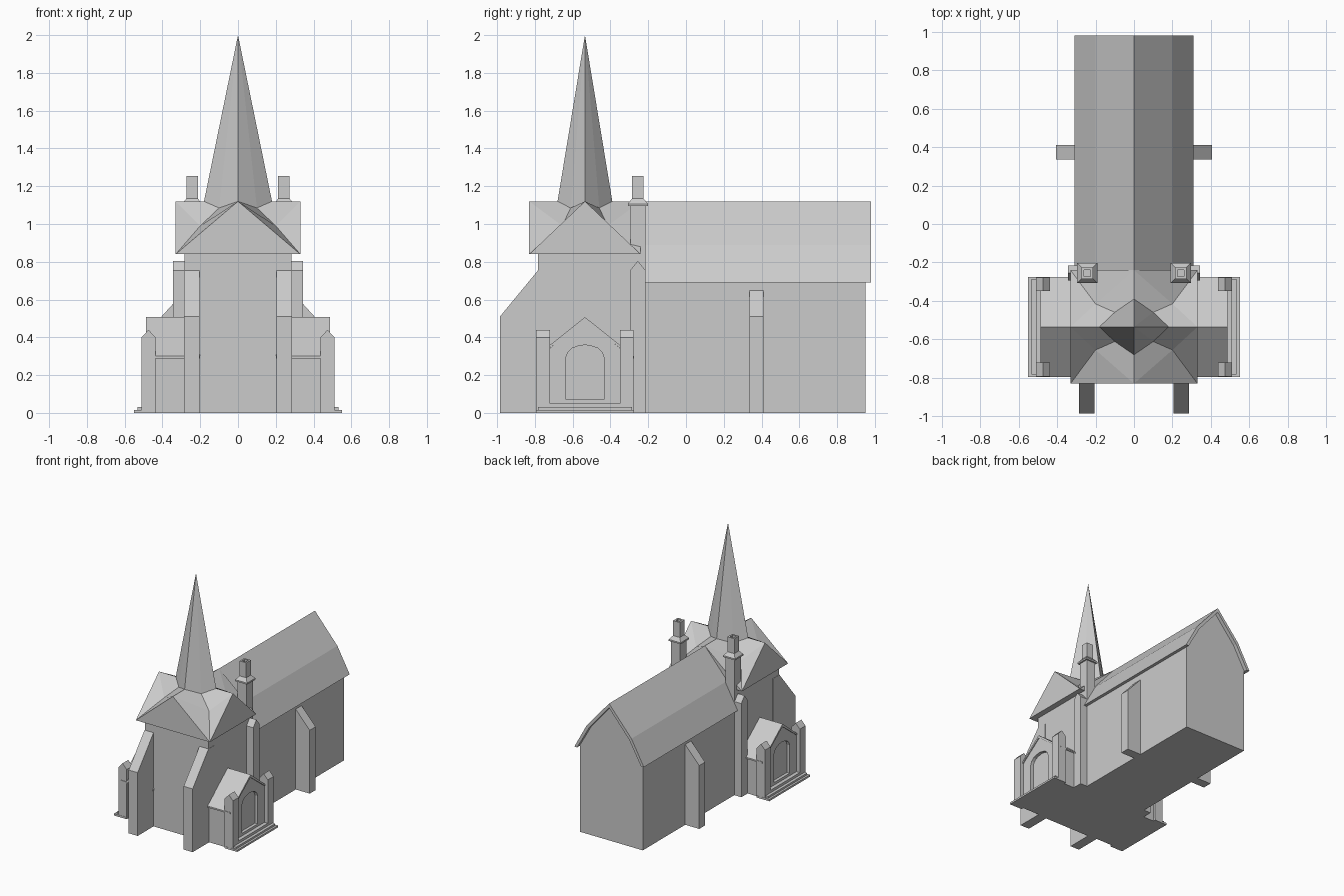
import bpy, bmesh
from mathutils import Vector

if "Cube" in bpy.data.objects:
    bpy.data.objects.remove(bpy.data.objects["Cube"])

CY = -0.535  # tower and porch centre line


def make(name, verts, faces):
    bm = bmesh.new()
    vs = [bm.verts.new(v) for v in verts]
    for f in faces:
        bm.faces.new([vs[i] for i in f])
    bmesh.ops.remove_doubles(bm, verts=bm.verts, dist=1e-5)
    bmesh.ops.recalc_face_normals(bm, faces=bm.faces)
    me = bpy.data.meshes.new(name)
    bm.to_mesh(me)
    bm.free()
    ob = bpy.data.objects.new(name, me)
    bpy.context.collection.objects.link(ob)
    return ob


def prism(name, profile, axis, a, b):
    """Extrude a profile along x (profile is y,z) or y (profile is x,z)."""
    put = (lambda p, t: (t, p[0], p[1])) if axis == 'x' else (lambda p, t: (p[0], t, p[1]))
    n = len(profile)
    verts = [put(p, t) for t in (a, b) for p in profile]
    faces = [range(n), range(n, 2 * n)]
    faces += [(i, (i + 1) % n, n + (i + 1) % n, n + i) for i in range(n)]
    return make(name, verts, faces)


def box(name, x0, x1, y0, y1, z0, z1):
    return prism(name, [(x0, z0), (x1, z0), (x1, z1), (x0, z1)], 'y', y0, y1)


def cut(ob, cutter):
    m = ob.modifiers.new("cut", 'BOOLEAN')
    m.operation = 'DIFFERENCE'
    m.solver = 'EXACT'
    m.object = cutter
    cutter.hide_render = True
    cutter.hide_set(True)


def both(half):
    """Complete a half outline that runs from the side to the centre."""
    return half + [(-u, v) for u, v in reversed(half) if u]


# Nave walls and kinked roof
prism("nave_walls", both([(.28, 0), (.28, .72), (.185, .885), (0, 1.1)]), 'y', -.3, .95)
outer = [(.31, .69), (.2, .89), (0, 1.12)]
inner = [(.285, .69), (.18, .875), (0, 1.085)]
prism("nave_roof", both(outer) + both(inner)[::-1], 'y', -.25, .98)

# Tower body
box("tower_walls", -.283, .283, -.783, -.285, 0, .86)

# Cross-gabled tower roof, one quarter mirrored around
verts, faces = [], []
for sx in (1, -1):
    for sy in (1, -1):
        quarter = [(0, .145, 1.12), (0, .295, 1.12), (.33, .295, .84), (.33, 0, 1.12),
                   (.18, 0, 1.12), (.1, .076, 1.085), (.2, .12, .99),
                   (0, .295, .84), (.33, 0, .84), (0, 0, .84)]
        o = len(verts)
        verts += [(sx * x, CY + sy * y, z) for x, y, z in quarter]
        for f in [(0, 1, 6, 5), (1, 2, 6), (3, 4, 5, 6), (2, 3, 6),
                  (1, 7, 2), (3, 2, 8), (7, 9, 8, 2)]:
            faces.append([o + i for i in f])
make("tower_roof", verts, faces)

# Eight-sided spire
ring = [(.18, 0, 1.12), (.1, .076, 1.085), (0, .145, 1.12), (-.1, .076, 1.085),
        (-.18, 0, 1.12), (-.1, -.076, 1.085), (0, -.145, 1.12), (.1, -.076, 1.085)]
make("spire", [(x, CY + y, z) for x, y, z in ring] + [(0, CY, 2)],
     [(i, (i + 1) % 8, 8) for i in range(8)])

for s, side in ((1, "right"), (-1, "left")):
    # Front buttresses
    prism("front_buttress_" + side, [(-.985, 0), (-.985, .51), (-.783, .755), (-.7, .755), (-.7, 0)],
          'x', s * .205, s * .285)
    # Nave buttresses
    prism("nave_buttress_" + side,
          [(s * x, z) for x, z in ((.25, 0), (.405, 0), (.405, .51), (.278, .65), (.25, .65))],
          'y', .335, .41)
    # Pier with gabled top
    prism("pier_" + side, [(-.295, 0), (-.215, 0), (-.215, .755), (-.255, .805), (-.295, .755)],
          'x', s * .2, s * .343)

    # Chimney: shaft, cap, sloped collar and hollow stack
    cx, cy = s * .243, -.255
    box("chimney_shaft_" + side, cx - .04, cx + .04, cy - .04, cy + .04, 0, 1.1)
    levels = [(.053, 1.095), (.053, 1.107), (.03, 1.135), (.03, 1.255), (.017, 1.255), (.017, 1.19)]
    v = [(cx + r * a, cy + r * b, z) for r, z in levels
         for a, b in ((-1, -1), (1, -1), (1, 1), (-1, 1))]
    f = [(4 * k + i, 4 * k + (i + 1) % 4, 4 * k + 4 + (i + 1) % 4, 4 * k + 4 + i)
         for k in range(len(levels) - 1) for i in range(4)]
    make("chimney_top_" + side, v, f + [(0, 1, 2, 3), (20, 21, 22, 23)])

    # Porch walls with arched niche
    def at(profile):
        return [(CY + y, z) for y, z in profile]
    porch = prism("porch_walls_" + side, at(both([(.24, 0), (.24, .3), (0, .49)])), 'x', s * .2, s * .48)
    arch = both([(.1, .07), (.1, .295), (.09, .322), (.067, .343), (.035, .354), (0, .36)])
    cut(porch, prism("niche_cutter_" + side, at(arch), 'x', s * .455, s * .6))
    # Porch roof
    prism("porch_roof_" + side,
          at(both([(.26, .3), (0, .507)]) + both([(.26, .288), (0, .485)])[::-1]),
          'x', s * .2, s * .487)
    # Porch corner posts with small gabled tops
    for t, end in ((1, "back"), (-1, "front")):
        y = CY + t * .222
        prism("porch_post_%s_%s" % (end, side),
              [(s * a, z) for a, z in ((.437, 0), (.51, 0), (.51, .4), (.474, .44), (.437, .4))],
              'y', y - .036, y + .036)
    # Porch steps
    for k, (x, hy, z0, z1) in enumerate(((.55, .26, 0, .015), (.533, .248, .015, .03), (.51, .2, .03, .05))):
        box("porch_step_%d_%s" % (k + 1, side), *sorted((s * .44, s * x)), CY - hy, CY + hy, z0, z1)
